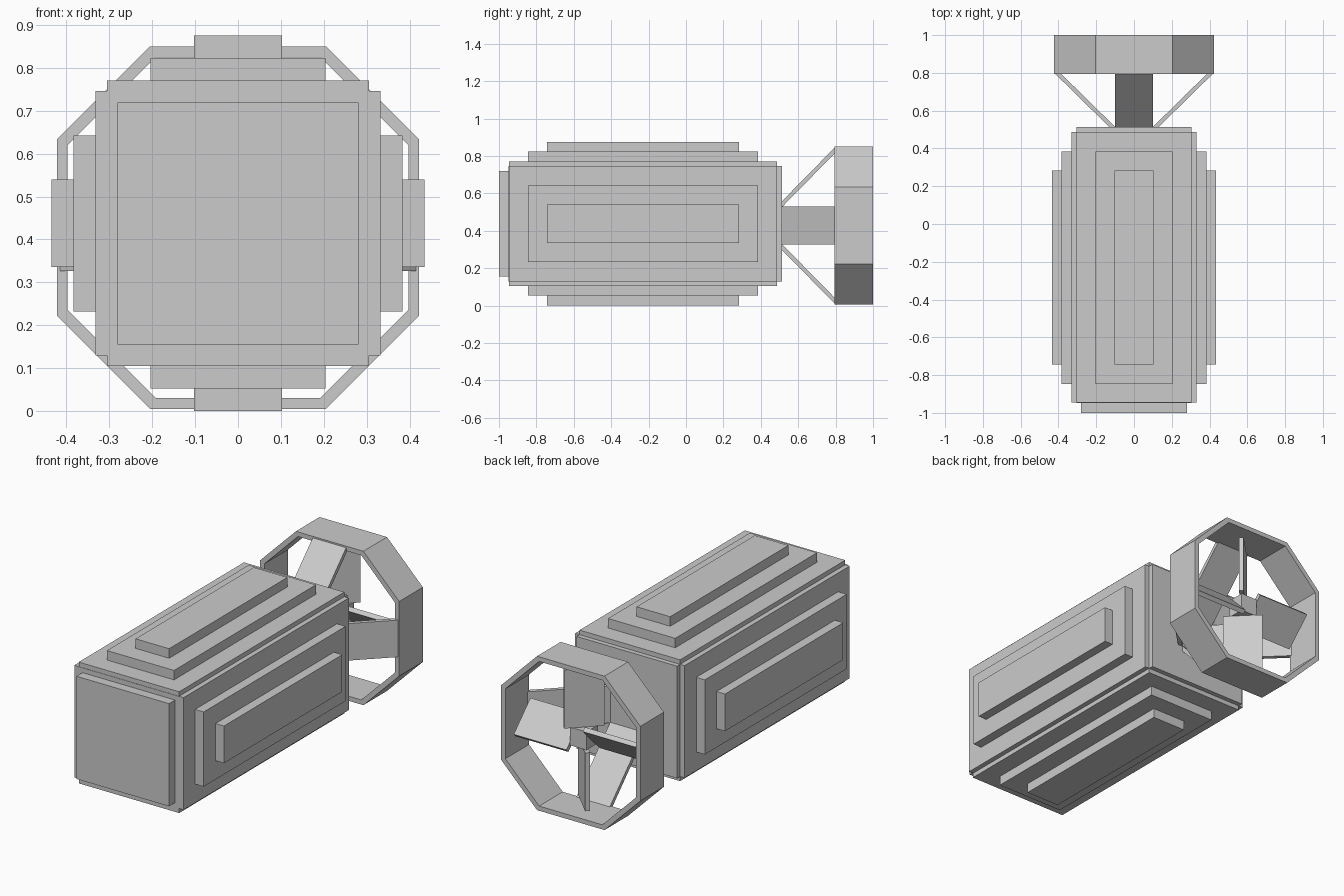
import bpy, bmesh
from math import radians
from mathutils import Matrix

if "Cube" in bpy.data.objects:
    bpy.data.objects.remove(bpy.data.objects["Cube"])

ZB = 0.4375   # body axis height
ZR = 0.4275   # propeller / shroud axis height


def make_object(name, bm):
    bmesh.ops.recalc_face_normals(bm, faces=bm.faces)
    mesh = bpy.data.meshes.new(name)
    bm.to_mesh(mesh)
    bm.free()
    obj = bpy.data.objects.new(name, mesh)
    bpy.context.collection.objects.link(obj)
    return obj


def box(name, size, matrix):
    bm = bmesh.new()
    bmesh.ops.create_cube(bm, size=1, matrix=matrix @ Matrix.Diagonal((*size, 1)))
    return make_object(name, bm)


def body_box(name, half_x, half_z, y0, y1):
    return box(name, (2 * half_x, y1 - y0, 2 * half_z),
               Matrix.Translation((0, (y0 + y1) / 2, ZB)))


# Stepped hull: each layer is a box running right through the body
body_box("hull_core", 0.305, 0.308, -0.948, 0.513)
body_box("hull_sides", 0.332, 0.308, -0.946, 0.487)
body_box("hull_top_bottom", 0.305, 0.333, -0.946, 0.487)
body_box("front_plate", 0.281, 0.282, -1.0, -0.9)
body_box("side_step_inner", 0.384, 0.205, -0.846, 0.385)
body_box("side_step_outer", 0.435, 0.102, -0.743, 0.283)
body_box("top_step_inner", 0.204, 0.385, -0.846, 0.385)
body_box("top_step_outer", 0.102, 0.4375, -0.743, 0.283)

# Octagonal propeller shroud, open at both ends
outer = [(0.205, 0.4225), (0.4225, 0.205)]
inner = [(0.192, 0.397), (0.397, 0.192)]


def octagon(quarter):
    (a, b), (c, d) = quarter
    return [(a, b), (c, d), (c, -d), (a, -b), (-a, -b), (-c, -d), (-c, d), (-a, b)]


bm = bmesh.new()
loops = [[bm.verts.new((x, y, ZR + z)) for x, z in octagon(q)]
         for q, y in ((outer, 0.795), (outer, 1.0), (inner, 1.0), (inner, 0.795))]
for k in range(4):
    a, b = loops[k], loops[(k + 1) % 4]
    for i in range(8):
        j = (i + 1) % 8
        bm.faces.new((a[i], a[j], b[j], b[i]))
make_object("propeller_shroud", bm)

# Propeller hub, pitched blades and diagonal struts, four around the axis
box("propeller_hub", (0.1, 0.1, 0.1), Matrix.Translation((0, 0.885, ZR)))
for k, side in enumerate(("top", "right", "bottom", "left")):
    spin = Matrix.Translation((0, 0, ZR)) @ Matrix.Rotation(radians(90 * k), 4, 'Y')
    box("propeller_blade_" + side, (0.205, 0.025, 0.32),
        spin @ Matrix.Translation((0, 0.885, 0.21)) @ Matrix.Rotation(radians(45), 4, 'Z'))
    box("shroud_strut_" + side, (0.203, 0.425, 0.022),
        spin @ Matrix.Translation((0, 0.652, 0.256)) @ Matrix.Rotation(radians(45.5), 4, 'X'))
